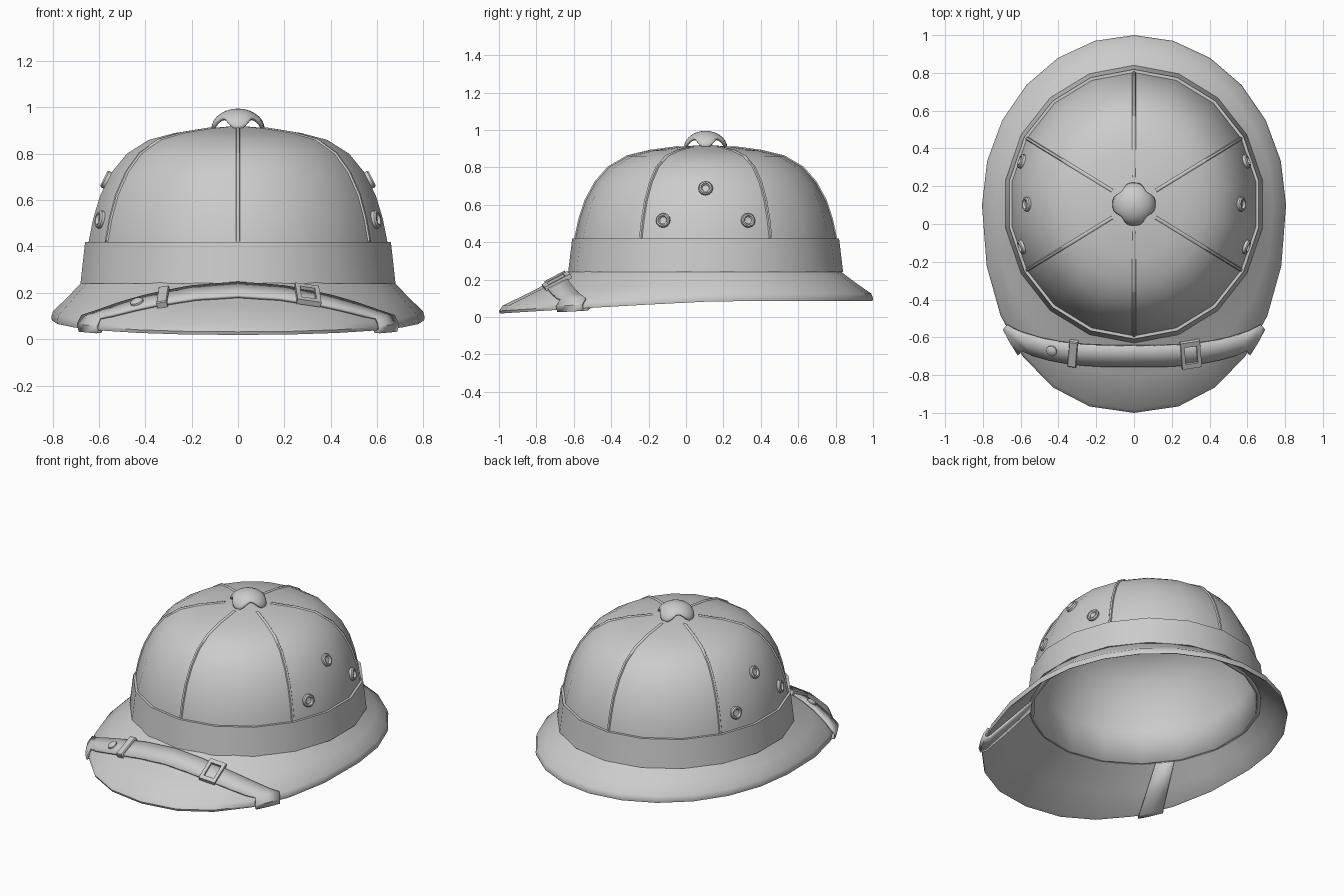
import bpy, bmesh
from math import sin, cos, radians, pi
from mathutils import Vector, Matrix
from mathutils.bvhtree import BVHTree

cube = bpy.data.objects.get("Cube")
if cube:
    bpy.data.objects.remove(cube, do_unlink=True)

GREY = (0.6, 0.6, 0.6, 1)
grey = bpy.data.materials.new("plain grey")
grey.use_nodes = True
grey.diffuse_color = GREY
grey.node_tree.nodes["Principled BSDF"].inputs["Base Color"].default_value = GREY

CY = 0.105  # centre of the crown along y


def loft(name, rings, cyclic=True, wrap=False, caps=(), matrix=None, thick=0, offset=-1, angle=40):
    """Skin a list of equal point rings into one object; returns a ray tree of it."""
    n, m = len(rings[0]), len(rings)
    verts = [Vector(p) for ring in rings for p in ring]
    if matrix:
        verts = [matrix @ v for v in verts]
    faces = []
    for i in range(m if wrap else m - 1):
        a, b = i * n, (i + 1) % m * n
        for j in range(n if cyclic else n - 1):
            k = (j + 1) % n
            faces.append((a + j, a + k, b + k, b + j))
    for c in caps:
        start = c % m * n
        faces.append(tuple(range(start, start + n)))
    mesh = bpy.data.meshes.new(name)
    mesh.from_pydata(verts, [], faces)
    bm = bmesh.new()
    bm.from_mesh(mesh)
    bmesh.ops.recalc_face_normals(bm, faces=bm.faces)
    bm.to_mesh(mesh)
    bm.free()
    mesh.materials.append(grey)
    obj = bpy.data.objects.new(name, mesh)
    bpy.context.collection.objects.link(obj)
    bpy.ops.object.select_all(action="DESELECT")
    obj.select_set(True)
    bpy.context.view_layer.objects.active = obj
    bpy.ops.object.shade_smooth_by_angle(angle=radians(angle))
    if thick:
        mod = obj.modifiers.new("thickness", "SOLIDIFY")
        mod.thickness, mod.offset = thick, offset
    return BVHTree.FromPolygons(verts, faces)


def circle(r, z, n):
    return [(r * cos(2 * pi * i / n), r * sin(2 * pi * i / n), z) for i in range(n)]


def rect(w, d, z):
    return [(x * w / 2, y * d / 2, z) for x, y in ((-1, -1), (1, -1), (1, 1), (-1, 1))]


# Crown: slightly long dome with eighteen sides
def crown_point(t, r, z):
    return Vector((1.015 * r * cos(t), CY + 1.081 * r * sin(t), z))


def crown_ring(z, r, n=18):
    return [crown_point(pi / 2 + 2 * pi * i / n, r, z) for i in range(n)]


DOME = [(.42, .645), (.52, .625), (.62, .595), (.72, .545), (.80, .48),
        (.86, .385), (.89, .27), (.91, .13), (.92, .01)]
crown = loft("crown", [crown_ring(z, r) for z, r in [(.22, .662)] + DOME],
             caps=(-1,), thick=.025)
loft("hat_band", [crown_ring(z, r) for z, r in ((.24, .68), (.42, .66), (.42, .635), (.24, .64))],
     wrap=True, angle=30)

# Raised seams between the six crown panels
for k in range(6):
    t = pi / 6 + k * pi / 3
    out = Vector((cos(t), sin(t), 0))
    side = Vector((-sin(t), cos(t), 0)) * .011
    up = Vector((0, 0, 1))
    rows = []
    for z, r in DOME[:-1]:
        p = crown_point(t, r, z)
        low = p - out * .004 - up * .002
        high = p + out * .005 + up * .004
        rows.append([low - side, high - side * .5, high + side * .5, low + side])
    loft(f"panel_seam_{k + 1}", rows, cyclic=False, angle=60)


# Brim: longer and lower at the front, with a rolled lip
def outline(t):
    c, s = cos(t), sin(t)
    if s >= 0:
        return Vector((.805 * c, .1 + .9 * s, 0))
    e = 2 / 2.2
    return Vector((.805 * abs(c) ** e * (1 if c > 0 else -1), .1 - 1.1 * abs(s) ** e, 0))


# position across the brim, share of lip height, top side or underside
BRIM = [(0, 1, True), (.5, .85, True), (.95, 1, True), (1, .55, True),
        (.985, .12, True), (.92, 0, False), (.5, 0, False), (-.03, 0, False)]


def brim_point(t, k):
    s, share, top = BRIM[k]
    outer, inner = outline(t), crown_point(t, .66, 0)
    edge = .078 - .068 * max(0, (.2 - outer.y) / 1.2) ** 1.15
    p = inner.lerp(outer, s)
    if top:
        p.z = .25 + (edge + .04 * share - .25) * s
    else:
        p.z = .22 + (edge - .22) * s
    return p


SIDES = 24
brim = loft("brim", [[brim_point(pi / 2 + 2 * pi * i / SIDES, k) for i in range(SIDES)]
                     for k in range(len(BRIM))], wrap=True)


def on_brim(x, y):
    hit = brim.ray_cast(Vector((x, y, 1)), Vector((0, 0, -1)))
    if hit[0] is None:
        hit = brim.find_nearest(Vector((x, y, .1)))
    normal = hit[1] if hit[1].z > 0 else -hit[1]
    return hit[0], normal


# Strap across the visor, folded round the lip and up the underside
WRAP = [(2, 0, .012), (3, .012, .004), (4, .010, -.008), (5, 0, -.012), (6, 0, -.012), (7, 0, -.006)]
rows = []
for w, deg in ((0, -34), (.5, -38.5), (1, -43.5)):
    t = radians(deg)
    end, y0 = brim_point(t, 2), -.64 - .11 * w
    half = []
    for f in (0, .15, .3, .45, .6, .75, .9):
        loc, normal = on_brim(f * end.x, y0 + (end.y - y0) * f ** 3)
        half.append(loc + normal * .010)
    for k, out, dz in WRAP:
        half.append(brim_point(t, k) + Vector((cos(t) * out, sin(t) * out, dz)))
    mirrored = [Vector((-p.x, p.y, p.z)) for p in reversed(half[1:])]
    rows.append(mirrored + half)
loft("chin_strap", rows, cyclic=False, thick=.014, offset=0)


def seat(loc, normal, along):
    """Matrix standing on a surface, local x along the given direction."""
    x = (along - normal * along.dot(normal)).normalized()
    m = Matrix((x, normal.cross(x), normal)).transposed().to_4x4()
    m.translation = loc
    return m


def strap_seat(x, y):
    loc, normal = on_brim(x, y)
    bend = Vector((1, .08 if x > 0 else -.08, 0))
    return seat(loc, normal, bend)


# Strap fittings
loft("buckle", [rect(.105, .155, .008), rect(.105, .155, .032), rect(.065, .10, .032),
                rect(.065, .10, .008)], wrap=True, matrix=strap_seat(.297, -.682), angle=30)
loft("strap_keeper", [rect(.045, .15, -.005), rect(.045, .15, .026), rect(.04, .14, .03)],
     caps=(0, -1), matrix=strap_seat(-.32, -.68), angle=30)
loft("strap_rivet", [circle(r, z, 14) for r, z in ((.03, .008), (.029, .024), (.02, .031), (.002, .034))],
     caps=(-1,), matrix=strap_seat(-.43, -.665))

# Three ventilation eyelets on each side
EYELET = ((.039, -.012), (.039, .012), (.033, .019), (.025, .019), (.019, .007), (.002, .006))
for label, sx in (("left", 1), ("right", -1)):
    for i, (y, z) in enumerate(((-.12, .515), (.33, .515), (CY, .685))):
        loc, normal = crown.ray_cast(Vector((sx * 2, y, z)), Vector((-sx, 0, 0)))[:2]
        if normal.x * sx < 0:
            normal = -normal
        loft(f"{label}_eyelet_{i + 1}", [circle(r, h, 12) for r, h in EYELET],
             caps=(-1,), matrix=seat(loc, normal, Vector((0, 1, 0))), angle=35)

# Top vent: domed cap on four feet with arches between them
rings = []
for i in range(8):
    ring = []
    for j in range(40):
        t = 2 * pi * j / 40
        phi = radians(92 - 36 * sin(2 * t) ** 2) * max(i / 7, .02)
        ring.append((.115 * sin(phi) * cos(t), CY + .115 * sin(phi) * sin(t), .907 + .088 * cos(phi)))
    rings.append(ring)
loft("top_vent", rings, caps=(0,), thick=.016, angle=50)
